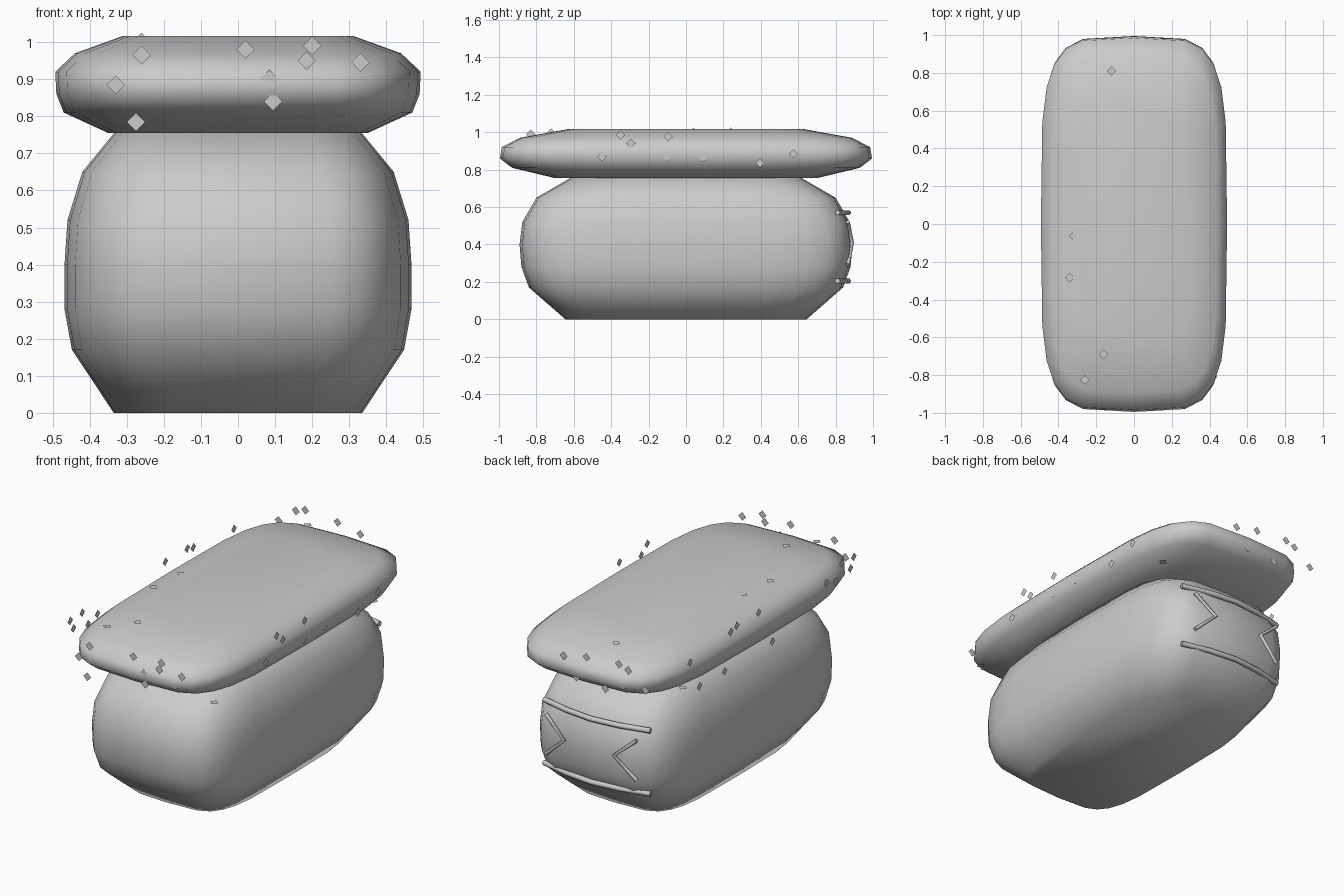
import bpy, bmesh, math
from mathutils import Vector

if "Cube" in bpy.data.objects:
    bpy.data.objects.remove(bpy.data.objects["Cube"])


def make_object(name, bm, smooth=True):
    bmesh.ops.recalc_face_normals(bm, faces=bm.faces[:])
    me = bpy.data.meshes.new(name)
    bm.to_mesh(me)
    bm.free()
    for p in me.polygons:
        p.use_smooth = smooth
    ob = bpy.data.objects.new(name, me)
    bpy.context.collection.objects.link(ob)
    return ob


def rounded_block(name, levels, power, count=24):
    """Loft stacked superellipse rings (z, half x, half y)."""
    bm = bmesh.new()
    rings = []
    for z, hx, hy in levels:
        ring = []
        for i in range(count):
            a = 2 * math.pi * i / count
            c, s = math.cos(a), math.sin(a)
            x = math.copysign(abs(c) ** (2 / power), c) if abs(c) > 1e-6 else 0
            y = math.copysign(abs(s) ** (2 / power), s) if abs(s) > 1e-6 else 0
            ring.append(bm.verts.new((hx * x, hy * y, z)))
        rings.append(ring)
    for lo, hi in zip(rings, rings[1:]):
        for i in range(count):
            j = (i + 1) % count
            bm.faces.new((lo[i], lo[j], hi[j], hi[i]))
    bm.faces.new(rings[0][::-1])
    bm.faces.new(rings[-1])
    return make_object(name, bm)


def rod(name, points, radius):
    """Six-sided rod along a polyline."""
    cu = bpy.data.curves.new(name, 'CURVE')
    cu.dimensions = '3D'
    cu.bevel_depth = radius
    cu.bevel_resolution = 1
    cu.use_fill_caps = True
    sp = cu.splines.new('POLY')
    sp.points.add(len(points) - 1)
    for p, co in zip(sp.points, points):
        p.co = (*co, 1)
    ob = bpy.data.objects.new(name, cu)
    bpy.context.collection.objects.link(ob)


# Lower body
rounded_block("rice_body", [
    (0, .335, .645), (.17, .448, .84), (.28, .468, .88), (.4, .468, .89),
    (.52, .46, .875), (.65, .42, .80), (.76, .33, .61)], 4.5)

# Overhanging top slab
rounded_block("top_slab", [
    (.755, .35, .70), (.81, .47, .93), (.86, .49, .995), (.92, .493, .985),
    (.97, .44, .89), (1.017, .31, .63)], 4.5)

# Face on the back: two bowed bars and a mirrored pair of chevron eyes
for name, z in (("upper_bar", .57), ("lower_bar", .205)):
    rod(name, [(-.34, .81, z), (-.17, .85, z), (0, .868, z), (.17, .85, z), (.34, .81, z)], .015)
for side, name in ((-1, "left_eye"), (1, "right_eye")):
    rod(name, [(side * .29, .865, .52), (side * .16, .887, .41), (side * .29, .865, .29)], .011)

# Small flat diamond flakes on the planes around the slab
X, Y, Z = Vector((1, 0, 0)), Vector((0, 1, 0)), Vector((0, 0, 1))
flake_sets = {
    "top_flakes": (Z * 1.019, X, Y, [(-.12, .81), (-.32, -.065), (-.34, -.285),
                                     (-.16, -.69), (-.26, -.825)]),
    "bottom_flakes": (Z * .755, X, Y, [(.415, -.81), (-.40, .60), (.38, .70)]),
    "front_flakes": (Y * -.985, X, Z, [(-.26, .965), (-.33, .885), (.02, .98), (.2, .99),
                                       (.185, .95), (.33, .945), (.085, .9), (.095, .84),
                                       (-.275, .785)]),
    "back_flakes": (Y * .985, X, Z, [(-.053, .985), (-.32, .98), (-.26, 1.0), (.013, .853),
                                     (-.173, .835), (-.43, .895), (.093, .955)]),
    "right_flakes": (X * .493, Y, Z, [(-.35, .985), (-.295, .94), (-.095, .975), (.575, .885),
                                      (.395, .835), (-.45, .87), (-.1, .865), (.09, .865)]),
    "left_flakes": (X * -.493, Y, Z, [(.35, .78), (-.086, .785), (.295, .985), (.24, 1.0),
                                      (.04, 1.0), (-.83, .99), (-.8, .935), (-.667, .91),
                                      (-.72, .995), (-.58, .935), (.667, .95), (.58, .78)]),
}
for name, (origin, u, v, spots) in flake_sets.items():
    bm = bmesh.new()
    for a, b in spots:
        c = origin + u * a + v * b
        bm.faces.new([bm.verts.new(c + d * .025) for d in (u, v, -u, -v)])
    make_object(name, bm, smooth=False)
